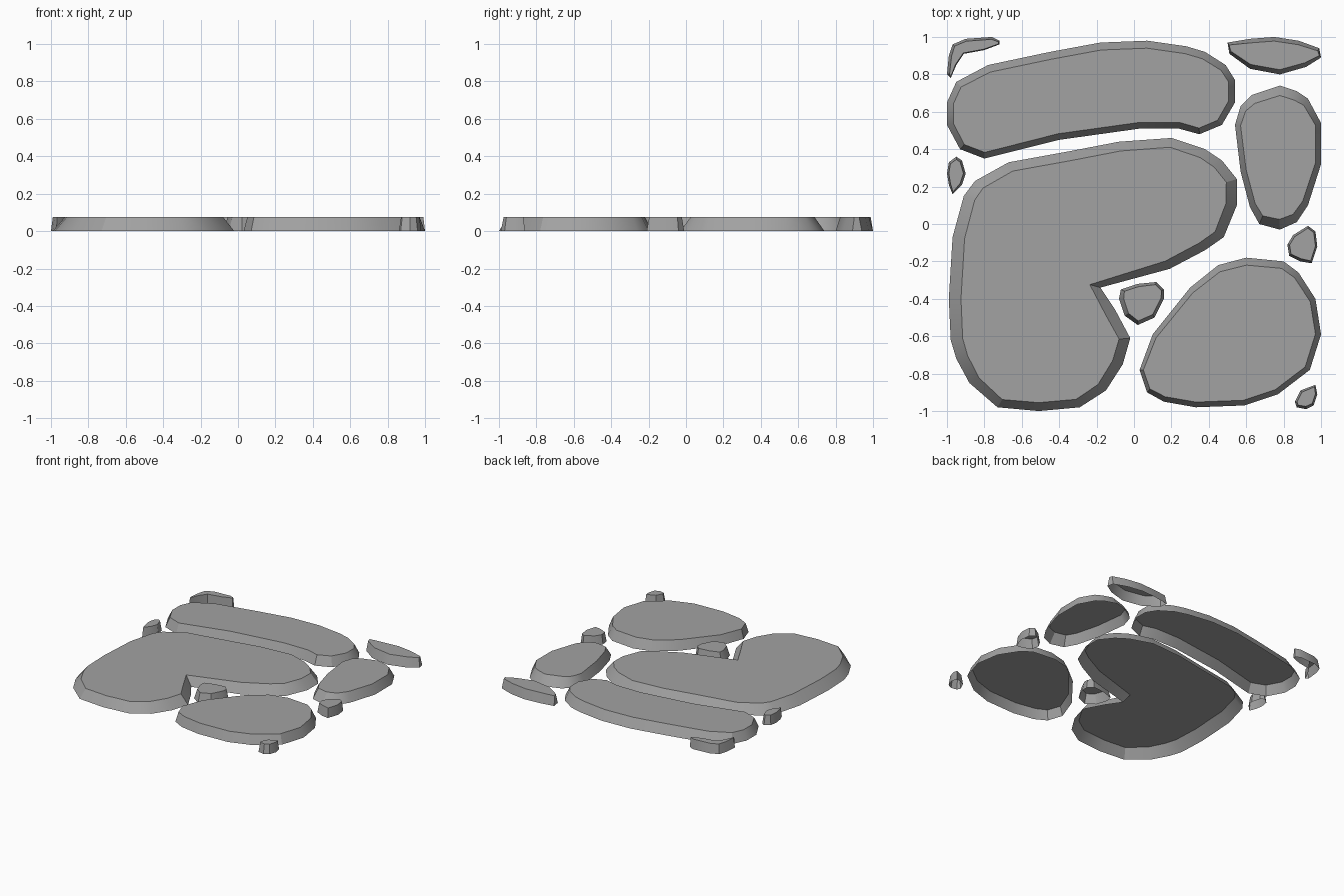
import bpy
import bmesh
from mathutils import Vector

# Remove the default cube
cube = bpy.data.objects.get("Cube")
if cube:
    bpy.data.objects.remove(cube, do_unlink=True)

HEIGHT = 0.075

# Single stone colour
stone_grey = bpy.data.materials.new("stone_grey")
stone_grey.use_nodes = True
colour = (0.36, 0.36, 0.36, 1)
stone_grey.diffuse_color = colour
shader = stone_grey.node_tree.nodes["Principled BSDF"]
shader.inputs["Base Color"].default_value = colour
shader.inputs["Roughness"].default_value = 0.9


def outward_normals(points):
    """Averaged outward direction at each corner of a clockwise outline."""
    count = len(points)
    normals = []
    for i, point in enumerate(points):
        before = (point - points[i - 1]).normalized()
        after = (points[(i + 1) % count] - point).normalized()
        along = before + after
        normals.append(Vector((-along.y, along.x)).normalized())
    return normals


def stone(name, outline, left, right, back, front):
    """Flat paving stone: sloping wall from a ground outline (hundredths,
    clockwise) up to a smaller top; each side has its own inset."""
    points = [Vector(p) / 100 for p in outline]
    bm = bmesh.new()
    lower, upper = [], []
    for point, normal in zip(points, outward_normals(points)):
        inset_x = right if normal.x > 0 else left
        inset_y = back if normal.y > 0 else front
        top = point - Vector((normal.x * inset_x, normal.y * inset_y))
        lower.append(bm.verts.new((point.x, point.y, 0)))
        upper.append(bm.verts.new((top.x, top.y, HEIGHT)))

    # Sloping wall, then the flat top; the underside stays open
    for i in range(len(points)):
        bm.faces.new((lower[i - 1], upper[i - 1], upper[i], lower[i]))
    bm.faces.new(upper[::-1])

    mesh = bpy.data.meshes.new(name)
    bm.normal_update()
    bm.to_mesh(mesh)
    bm.free()
    mesh.materials.append(stone_grey)
    obj = bpy.data.objects.new(name, mesh)
    bpy.context.collection.objects.link(obj)
    stones.append(obj)


stones = []

# Large stones
stone("back_long_stone", [
    (-100, 65), (-95, 76), (-78, 85), (-45, 92), (-18, 97), (7, 98), (28, 95),
    (38, 92), (49, 85), (54, 77), (54, 65), (47, 53), (35, 48), (24, 51),
    (3, 51), (-40, 45), (-80, 35), (-93, 40), (-100, 53),
], left=0.035, right=0.035, back=0.04, front=0.033)

stone("bent_stone", [
    (-99, -40), (-97, -7), (-91, 15), (-85, 23), (-67, 33), (-34, 39),
    (-8, 44), (20, 46), (38, 40), (47, 34), (55, 24), (55, 10), (48, -7),
    (38, -14), (19, -24), (-18, -34), (-10, -46), (-2, -61), (-6, -75),
    (-15, -89), (-29, -98), (-51, -100), (-73, -98), (-88, -85), (-95, -72),
    (-98, -62),
], left=0.065, right=0.06, back=0.05, front=0.045)

stone("right_oval_stone", [
    (54, 53), (57, 63), (63, 69), (78, 74), (87, 71), (93, 67), (100, 54),
    (100, 32), (93, 10), (87, 1), (78, -3), (67, 0), (62, 9), (57, 28),
], left=0.03, right=0.03, back=0.053, front=0.055)

stone("front_stone", [
    (3, -78), (10, -59), (30, -34), (45, -22), (60, -18), (80, -20),
    (88, -26), (97, -40), (100, -59), (94, -78), (77, -91), (59, -97),
    (33, -98), (16, -95), (7, -90),
], left=0.02, right=0.03, back=0.04, front=0.028)

# Slivers along the back edge
stone("back_sliver", [
    (50, 97), (62, 99), (75, 100), (88, 98), (99, 94), (100, 89), (92, 84),
    (78, 80), (62, 83), (51, 91),
], left=0.01, right=0.01, back=0.022, front=0.025)

stone("corner_crescent", [
    (-100, 80), (-99, 90), (-97, 96), (-90, 99), (-76, 100), (-72, 98),
    (-72, 96), (-80, 93), (-91, 91), (-95, 85), (-98, 78),
], left=0.015, right=0.005, back=0.013, front=0.005)

# Pebbles filling the gaps
stone("edge_pebble", [
    (-100, 27), (-99, 33), (-95, 36), (-92, 34), (-90, 27), (-92, 21),
    (-97, 16), (-99, 21),
], left=0.01, right=0.012, back=0.015, front=0.012)

stone("side_pebble", [
    (82, -11), (85, -6), (93, -1), (97, -4), (98, -12), (95, -21),
    (89, -20), (83, -17),
], left=0.012, right=0.01, back=0.012, front=0.015)

stone("notch_pebble", [
    (-8, -40), (-7, -35), (2, -32), (12, -31), (16, -35), (16, -40),
    (11, -50), (2, -54), (-5, -49),
], left=0.025, right=0.015, back=0.015, front=0.022)

stone("corner_pebble", [
    (86, -95), (89, -89), (97, -86), (98, -91), (96, -97), (92, -99),
    (87, -98),
], left=0.012, right=0.01, back=0.012, front=0.015)

# Smooth walls with a crisp top rim
bpy.ops.object.select_all(action="DESELECT")
for obj in stones:
    obj.select_set(True)
bpy.context.view_layer.objects.active = stones[0]
bpy.ops.object.shade_smooth_by_angle()
